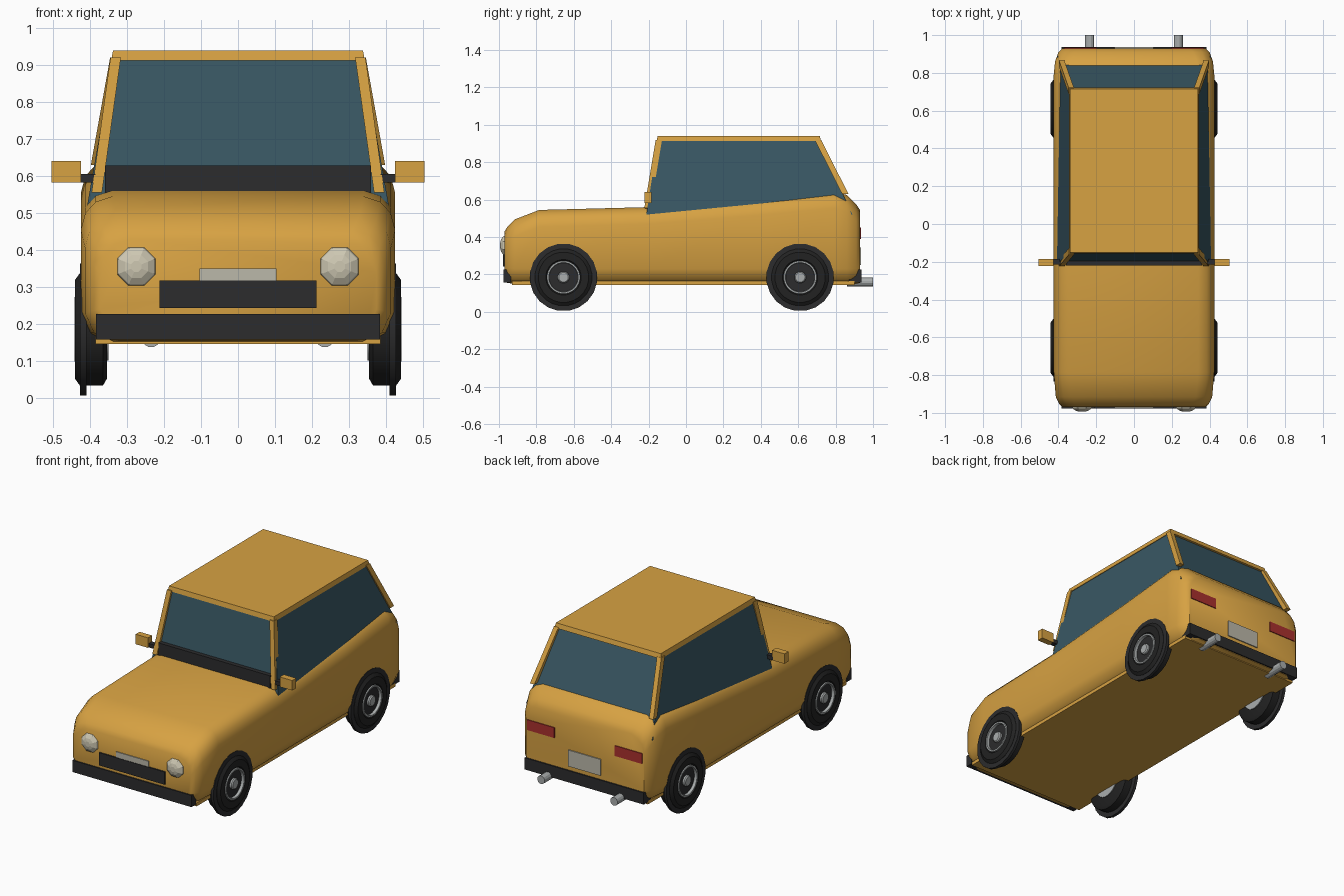
import bpy, bmesh, math
from mathutils import Vector

if "Cube" in bpy.data.objects:
    bpy.data.objects.remove(bpy.data.objects["Cube"])


def material(name, rgb):
    m = bpy.data.materials.new(name)
    m.use_nodes = True
    m.diffuse_color = (*rgb, 1)
    m.node_tree.nodes["Principled BSDF"].inputs["Base Color"].default_value = (*rgb, 1)
    return m


PAINT = material("ochre paint", (0.68, 0.36, 0.055))
GLASS = material("blue glass", (0.04, 0.095, 0.125))
TRIM = material("dark trim", (0.025, 0.025, 0.026))
TYRE = material("tyre rubber", (0.016, 0.016, 0.016))
SILVER = material("silver", (0.4, 0.42, 0.42))
CREAM = material("cream lens", (0.62, 0.58, 0.45))
PLATE = material("plate grey", (0.5, 0.48, 0.4))
RED = material("red lens", (0.4, 0.03, 0.027))


def loft(name, rings, mat, caps=True, smooth=None):
    """Skin a list of equal-length point rings."""
    bm = bmesh.new()
    loops = [[bm.verts.new(p) for p in ring] for ring in rings]
    n = len(loops[0])
    pairs = list(zip(loops, loops[1:]))
    if caps:
        bm.faces.new(loops[0])
        bm.faces.new(loops[-1])
    else:
        pairs.append((loops[-1], loops[0]))
    for a, b in pairs:
        for i in range(n):
            j = (i + 1) % n
            bm.faces.new((a[i], a[j], b[j], b[i]))
    bmesh.ops.recalc_face_normals(bm, faces=bm.faces)
    mesh = bpy.data.meshes.new(name)
    bm.to_mesh(mesh)
    bm.free()
    mesh.materials.append(mat)
    ob = bpy.data.objects.new(name, mesh)
    bpy.context.collection.objects.link(ob)
    if smooth:
        bpy.ops.object.select_all(action="DESELECT")
        ob.select_set(True)
        bpy.context.view_layer.objects.active = ob
        bpy.ops.object.shade_smooth_by_angle(angle=math.radians(smooth))
    return ob


def rect(x0, x1, y0, y1, z):
    return [(x0, y0, z), (x1, y0, z), (x1, y1, z), (x0, y1, z)]


def box(name, x, y, z, mat):
    return loft(name, [rect(*x, *y, z[0]), rect(*x, *y, z[1])], mat)


def turned(name, axis, centre, profile, mat, n=24, caps=True, smooth=None):
    """Round part along x or y from (position, radius) pairs."""
    rings = []
    for pos, r in profile:
        ring = []
        for i in range(n):
            a = math.tau * (i + 0.5) / n
            u, v = r * math.cos(a), r * math.sin(a) + centre[1]
            ring.append((pos, centre[0] + u, v) if axis == "x" else (centre[0] + u, pos, v))
        rings.append(ring)
    return loft(name, rings, mat, caps, smooth)


def bar(name, a, b, w, d, mat):
    """Slanted bar with level ends."""
    return loft(name, [rect(p[0] - w, p[0] + w, p[1] - d, p[1] + d, p[2]) for p in (a, b)], mat)


# Body shell: rounded cross-sections along the length
def section(y, w, zb, zt):
    half = [(w - 0.07, zb), (w - 0.025, zb + 0.025), (w, zb + 0.08), (w, zt - 0.09),
            (w - 0.012, zt - 0.045), (w - 0.04, zt - 0.015), (w - 0.085, zt)]
    return [(x, y, z) for x, z in half] + [(-x, y, z) for x, z in reversed(half)]


stations = [(-0.97, 0.375, 0.16, 0.43), (-0.955, 0.395, 0.155, 0.455), (-0.915, 0.414, 0.15, 0.495),
            (-0.785, 0.425, 0.15, 0.545), (-0.21, 0.425, 0.15, 0.56), (0.4, 0.425, 0.15, 0.608),
            (0.79, 0.425, 0.15, 0.645), (0.86, 0.418, 0.15, 0.625), (0.91, 0.4, 0.15, 0.575),
            (0.93, 0.38, 0.155, 0.545)]
loft("body_shell", [section(*s) for s in stations], PAINT, smooth=40)
box("floor_plate", (-0.385, 0.385), (-0.93, 0.9), (0.145, 0.165), PAINT)

# Cabin glass, roof and windscreen base
loft("cabin_glass", [rect(-0.408, 0.408, -0.212, 0.89, 0.52),
                     rect(-0.338, 0.338, -0.15, 0.705, 0.92)], GLASS)
loft("roof", [rect(-0.343, 0.343, -0.157, 0.722, 0.913),
              rect(-0.338, 0.338, -0.152, 0.715, 0.94)], PAINT)
box("windscreen_base", (-0.36, 0.36), (-0.22, -0.165), (0.55, 0.628), TRIM)

for side, s in (("left", 1), ("right", -1)):
    # Pillars
    bar(f"front_pillar_{side}", (s * 0.382, -0.206, 0.555), (s * 0.331, -0.145, 0.92),
        0.014, 0.017, PAINT)
    bar(f"rear_pillar_{side}", (s * 0.384, 0.852, 0.63), (s * 0.332, 0.705, 0.92),
        0.014, 0.017, PAINT)

    # Door mirrors
    box(f"mirror_{side}", sorted((s * 0.425, s * 0.505)), (-0.222, -0.185), (0.582, 0.64), PAINT)
    box(f"mirror_stem_{side}", sorted((s * 0.385, s * 0.43)), (-0.215, -0.185), (0.582, 0.605), TRIM)

    # Lamps and exhausts
    dome = [(-0.965 - 0.03 * math.sin(a), 0.058 * math.cos(a)) for a in (0, 0.45, 0.95, 1.3)]
    turned(f"headlight_{side}", "y", (s * 0.275, 0.355), [(-0.93, 0.058)] + dome, CREAM, n=8)
    box(f"tail_light_{side}", sorted((s * 0.195, s * 0.37)), (0.9, 0.935), (0.39, 0.45), RED)
    turned(f"exhaust_{side}", "y", (s * 0.235, 0.16), [(0.86, 0.024), (1.0, 0.024)], SILVER, n=12)

    # Wheels
    for end, y in (("front", -0.655), ("rear", 0.61)):
        tag, c = f"{end}_{side}", (y, 0.185)

        def wheel_part(name, profile, mat, caps=True, n=24):
            turned(f"{name}_{tag}", "x", c, [(s * x, r) for x, r in profile], mat, n, caps, 35)

        wheel_part("wheel_arch", [(0.41, 0.181), (0.427, 0.181)], TRIM, n=20)
        wheel_part("tyre", [(0.355, 0.135), (0.365, 0.153), (0.428, 0.153), (0.441, 0.135),
                            (0.441, 0.095), (0.425, 0.08)], TYRE)
        wheel_part("rim_ring", [(0.425, 0.09), (0.443, 0.088), (0.443, 0.079), (0.425, 0.077)],
                   SILVER, caps=False)
        wheel_part("inner_rim", [(0.35, 0.085), (0.37, 0.085)], SILVER)
        wheel_part("hub_cap", [(0.42, 0.032), (0.437, 0.032), (0.443, 0.026)], SILVER, n=12)

# Bumpers, grille and number plates
box("front_bumper", (-0.384, 0.384), (-0.977, -0.935), (0.158, 0.226), TRIM)
box("rear_bumper", (-0.384, 0.384), (0.872, 0.938), (0.158, 0.226), TRIM)
box("grille", (-0.212, 0.212), (-0.978, -0.94), (0.243, 0.317), TRIM)
box("front_plate", (-0.104, 0.104), (-0.975, -0.94), (0.26, 0.35), PLATE)
box("rear_plate", (-0.104, 0.104), (0.9, 0.936), (0.25, 0.345), PLATE)
